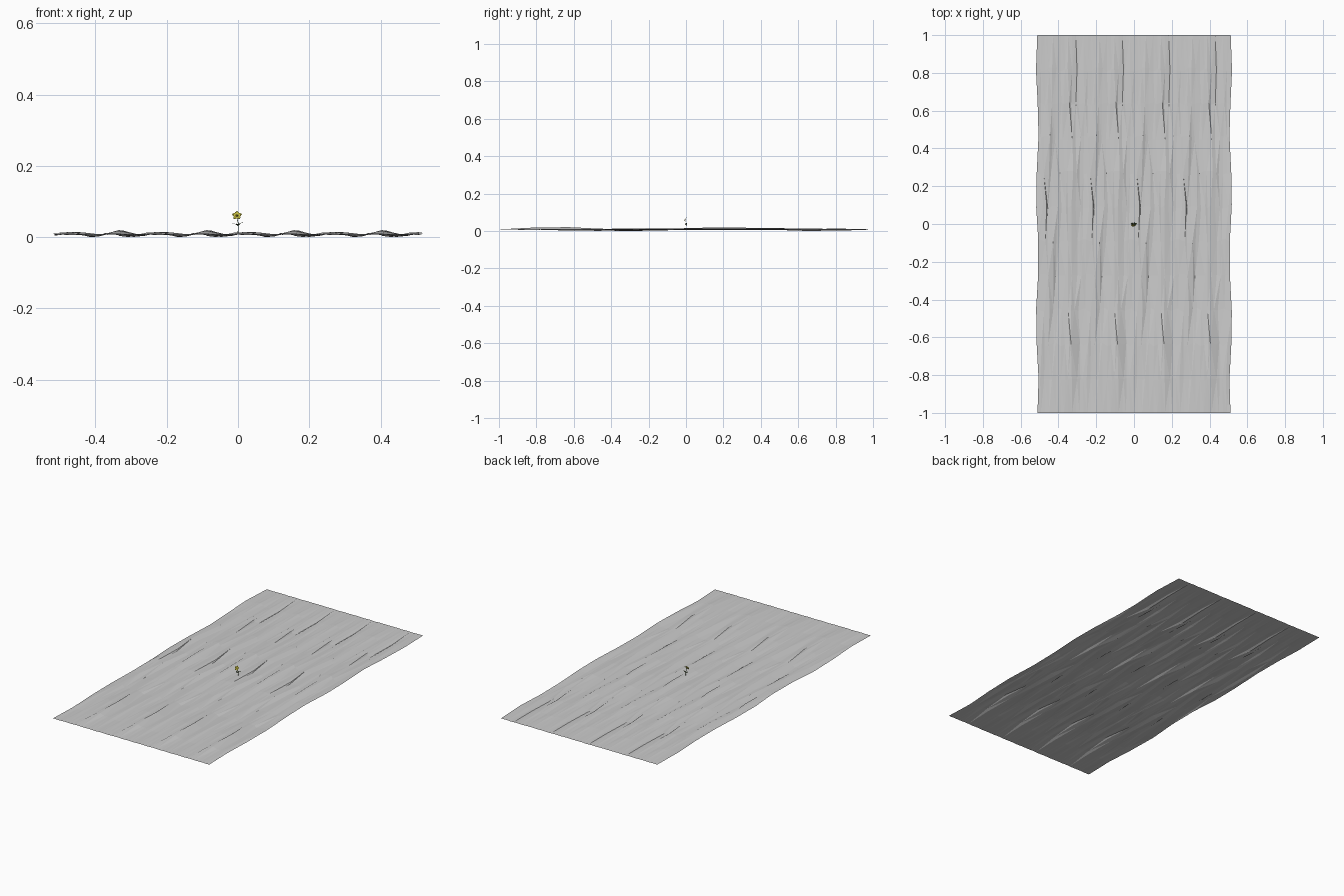
import bpy, bmesh, math, random
from mathutils import Vector

if "Cube" in bpy.data.objects:
    bpy.data.objects.remove(bpy.data.objects["Cube"])

random.seed(7)


def material(name, color):
    m = bpy.data.materials.new(name)
    m.diffuse_color = (*color, 1)
    m.use_nodes = True
    m.node_tree.nodes["Principled BSDF"].inputs["Base Color"].default_value = m.diffuse_color
    return m


def make_object(name, bm, mat=None):
    me = bpy.data.meshes.new(name)
    bm.to_mesh(me)
    bm.free()
    ob = bpy.data.objects.new(name, me)
    bpy.context.collection.objects.link(ob)
    if mat:
        me.materials.append(mat)
    return ob


# Rock sheet: one strip of ledges that repeats every 12 columns
PERIOD, STEP, COLS, ROWS = 12, 0.0205, 50, 11
noise = [[(random.uniform(-1, 1), random.uniform(-1, 1), random.uniform(-1, 1))
          for _ in range(PERIOD)] for _ in range(ROWS + 1)]
# ledges: column, y, height, half width in columns, half length
LEDGES = [(8.3, 0.28, 0.010, 1.8, 0.30), (8.8, -0.62, 0.012, 1.6, 0.30),
          (3.0, 0.55, 0.005, 1.8, 0.35), (10.5, -0.46, -0.011, 1.3, 0.26),
          (5.5, -0.28, -0.007, 1.5, 0.25), (9.8, 0.70, -0.007, 1.0, 0.40),
          (2.0, -0.15, 0.006, 1.6, 0.30), (5.8, 0.30, -0.007, 1.3, 0.25)]


def rock_point(i, j):
    k = i % PERIOD
    y = 1 - 2 * j / ROWS
    end = j in (0, ROWS)
    amp = 0.22 if end else 1.0 - 0.45 * abs(y)
    nz, nx, ny = noise[j][k]
    z = 0.0235 + amp * (0.0028 * nz + 0.0025 * math.sin(k * math.tau / 4 + j * 1.3))
    for c, ly, h, w, length in LEDGES:
        d = (k - c + PERIOD / 2) % PERIOD - PERIOD / 2
        fade = 0.25 if end else 1
        z += fade * h * math.exp(-(d / w) ** 2 - ((y - ly) / length) ** 2)
    x = (i - COLS / 2) * STEP + amp * 0.010 * nx
    if i in (0, COLS):
        x = math.copysign(0.512 + 0.007 * math.sin(j * 1.7), i - COLS / 2)
    return Vector((x, y + (0 if end else 0.012 * ny), min(max(z, 0.008), 0.039)))


bm = bmesh.new()
grid = [[bm.verts.new(rock_point(i, j)) for i in range(COLS + 1)] for j in range(ROWS + 1)]
for j in range(ROWS):
    for i in range(COLS):
        a, b, c, d = grid[j + 1][i], grid[j + 1][i + 1], grid[j][i + 1], grid[j][i]
        if (i + j) % 2:
            bm.faces.new((a, b, c)), bm.faces.new((a, c, d))
        else:
            bm.faces.new((a, b, d)), bm.faces.new((b, c, d))
low = min(v.co.z for v in bm.verts)
for v in bm.verts:
    v.co.z += 0.006 - low
ground_z = grid[6][25].co.z * 0.5 + grid[5][25].co.z * 0.5
make_object("rock_sheet", bm)

green = material("leaf_green", (0.06, 0.10, 0.03))
yellow = material("petal_yellow", (0.55, 0.50, 0.05))
brown = material("flower_heart", (0.30, 0.20, 0.03))

# Stem: a thin tapering curve
cu = bpy.data.curves.new("stem", "CURVE")
cu.dimensions = "3D"
cu.bevel_depth, cu.bevel_resolution = 0.0012, 0
sp = cu.splines.new("POLY")
path = [(0, 0, ground_z - 0.004), (0.001, 0.001, 0.040), (-0.002, 0, 0.050), (-0.003, -0.003, 0.061)]
sp.points.add(len(path) - 1)
for p, co in zip(sp.points, path):
    p.co = (*co, 1)
stem = bpy.data.objects.new("stem", cu)
bpy.context.collection.objects.link(stem)
cu.materials.append(green)


# Pointed blade with a folded middle, used for leaves and petals
def blade(bm, base, along, side, up, length, width, bend):
    ts = [(0, 0.15), (0.35, 0.85), (0.65, 1), (1, 0.1)]
    rows = []
    for t, w in ts:
        mid = base + along * length * t + up * bend * math.sin(t * 2.4)
        off = side * width * 0.5 * w
        rows.append([bm.verts.new(p) for p in (mid - off, mid - up * width * 0.12, mid + off)])
    for r, s in zip(rows, rows[1:]):
        for n in (0, 1):
            bm.faces.new((r[n], r[n + 1], s[n + 1], s[n]))


# Leaves around the stem
bm = bmesh.new()
for ang, z, length in ((10, 0.036, 0.018), (170, 0.034, 0.017), (250, 0.033, 0.012), (60, 0.034, 0.011)):
    a = math.radians(ang)
    along = Vector((math.cos(a), math.sin(a) * 0.8, 0.35)).normalized()
    side = Vector((-math.sin(a), math.cos(a), 0))
    blade(bm, Vector((0, 0, z)), along, side, Vector((0, 0, 1)), length, 0.007, 0.003)
make_object("leaves", bm, green)

# Flower leaning towards the front
heart = Vector((-0.003, -0.004, 0.062))
normal = Vector((0, -0.85, 0.5)).normalized()
right = Vector((1, 0, 0))
up = right.cross(-normal).normalized()
if up.z < 0:
    up = -up
bm = bmesh.new()
for n in range(5):
    a = math.radians(90 + 72 * n)
    along = right * math.cos(a) + up * math.sin(a)
    side = normal.cross(along)
    blade(bm, heart, along, side, normal, 0.0145, 0.011, 0.003)
make_object("petals", bm, yellow)

bpy.ops.mesh.primitive_ico_sphere_add(subdivisions=1, radius=0.003, location=heart + normal * 0.001)
bpy.context.object.name = "flower_heart"
bpy.context.object.data.materials.append(brown)

# Settle the lowest rock vertex onto the floor
for ob in bpy.context.scene.objects:
    ob.location.z -= 0.006 if ob.name == "rock_sheet" else 0.002
